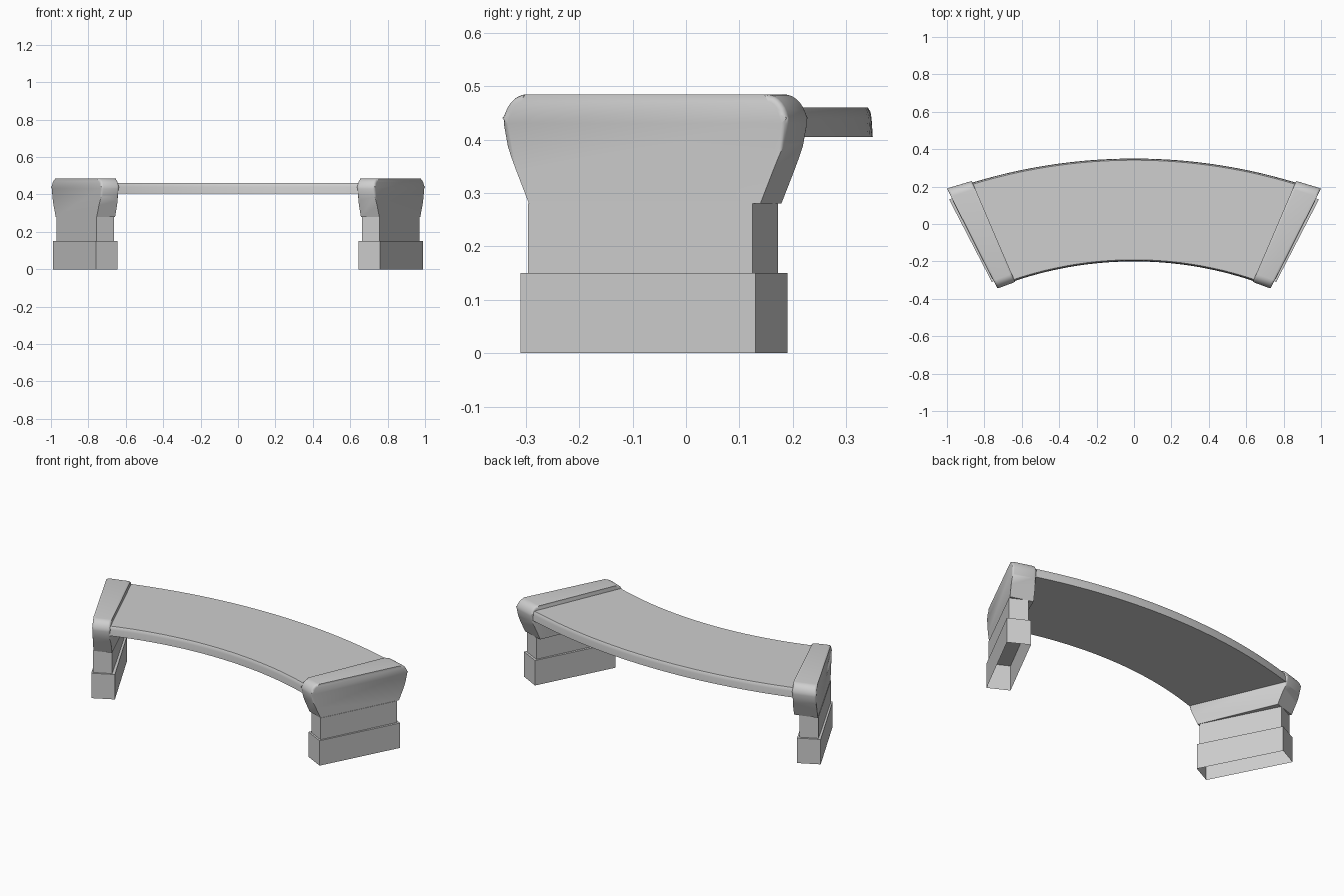
import bpy, bmesh, math
from mathutils import Vector

cube = bpy.data.objects.get("Cube")
if cube:
    bpy.data.objects.remove(cube, do_unlink=True)

stone = bpy.data.materials.new("grey_stone")
stone.use_nodes = True
GREY = (0.62, 0.62, 0.62, 1)
stone.diffuse_color = GREY
stone.node_tree.nodes["Principled BSDF"].inputs["Base Color"].default_value = GREY


def finish(name, bm, smooth=False):
    bmesh.ops.recalc_face_normals(bm, faces=bm.faces)
    mesh = bpy.data.meshes.new(name)
    bm.to_mesh(mesh)
    bm.free()
    mesh.materials.append(stone)
    obj = bpy.data.objects.new(name, mesh)
    bpy.context.collection.objects.link(obj)
    if smooth:
        bpy.ops.object.select_all(action='DESELECT')
        obj.select_set(True)
        bpy.context.view_layer.objects.active = obj
        bpy.ops.object.shade_smooth_by_angle(angle=math.radians(40))
    return obj


def block(name, side, front, back, width, z0, z1):
    """Box with an open underside; front and back are its outer corners."""
    front, back = Vector(front), Vector(back)
    along = (back - front).normalized()
    inward = Vector((-along.y, along.x)) * width
    corners = [front, back, back + inward, front + inward]
    bm = bmesh.new()
    low = [bm.verts.new((side * c.x, c.y, z0)) for c in corners]
    high = [bm.verts.new((side * c.x, c.y, z1)) for c in corners]
    for i in range(4):
        j = (i + 1) % 4
        bm.faces.new((low[i], low[j], high[j], high[i]))
    bm.faces.new(high)
    finish(name, bm)


def cap(name, side):
    """Flared, round-ended profile swept between the outer and inner lines."""
    half = [(0.095, 0.28), (0.012, 0.395)]
    for i in range(9):
        a = math.radians(90 * i / 8)
        half.append((0.08 - 0.08 * math.cos(a), 0.43 + 0.055 * math.sin(a)))
    profile = half + [(1 - v, z) for v, z in reversed(half)]
    lines = [(Vector((0.73, -0.345)), Vector((1.0, 0.19))),
             (Vector((0.635, -0.31)), Vector((0.867, 0.23)))]
    bm = bmesh.new()
    loops = []
    for a, b in lines:
        points = [(a.lerp(b, v), z) for v, z in profile]
        loops.append([bm.verts.new((side * p.x, p.y, z)) for p, z in points])
    n = len(profile)
    for i in range(n):
        j = (i + 1) % n
        bm.faces.new((loops[0][i], loops[0][j], loops[1][j], loops[1][i]))
    for loop in loops:
        bm.faces.new(loop)
    # soften the long upper rims
    rims = [bm.edges.get((lp[i], lp[i + 1])) for lp in loops for i in range(1, n - 2)]
    bmesh.ops.bevel(bm, geom=rims, offset=0.012, segments=3, profile=0.5, affect='EDGES')
    finish(name, bm, smooth=True)


# Legs: plinth, pillar and cap on each side
for label, side in (("left", 1), ("right", -1)):
    block(label + "_plinth", side, (0.76, -0.31), (0.988, 0.13), 0.13, 0, 0.15)
    block(label + "_pillar", side, (0.757, -0.296), (0.97, 0.125), 0.105, 0.15, 0.28)
    cap(label + "_cap", side)


# Seat: curved slab whose front and back edges are separate arcs
def arc_y(x, top, radius):
    return top - radius + math.sqrt(radius * radius - x * x)


section = [(0, 0.405), (0.004, 0.44), (0.008, 0.452), (0.016, 0.46)]
section += [(1 - t, z) for t, z in reversed(section)]
bm = bmesh.new()
rings = []
STEPS = 32
for i in range(STEPS + 1):
    t = 2 * i / STEPS - 1
    front = Vector((0.68 * t, arc_y(0.68 * t, -0.2, 2.0)))
    back = Vector((0.91 * t, arc_y(0.91 * t, 0.35, 2.97)))
    ring = [(front.lerp(back, v), z) for v, z in section]
    rings.append([bm.verts.new((p.x, p.y, z)) for p, z in ring])
for r0, r1 in zip(rings, rings[1:]):
    for k in range(len(section)):
        m = (k + 1) % len(section)
        bm.faces.new((r0[k], r0[m], r1[m], r1[k]))
bm.faces.new(rings[0])
bm.faces.new(rings[-1])
finish("seat", bm, smooth=True)
